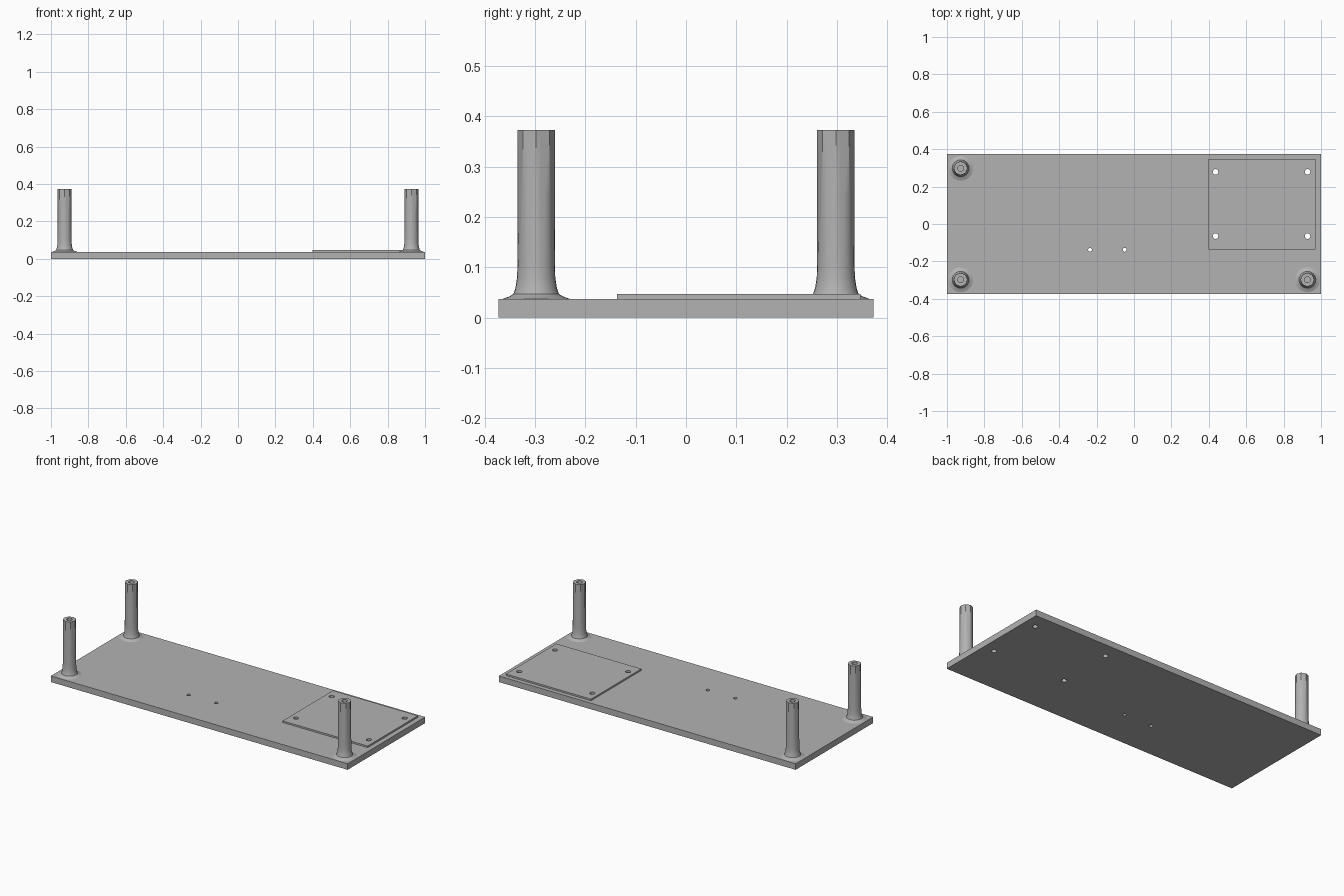
import bpy, bmesh, math

cube = bpy.data.objects.get("Cube")
if cube:
    bpy.data.objects.remove(cube, do_unlink=True)

PLATE_TOP = 0.037
PAD_TOP = 0.047
POST_TOP = 0.373

grey = bpy.data.materials.new("plain grey")
grey.use_nodes = True
colour = (0.45, 0.45, 0.45, 1)
grey.diffuse_color = colour
grey.node_tree.nodes["Principled BSDF"].inputs["Base Color"].default_value = colour


def add_object(name, bm):
    bmesh.ops.recalc_face_normals(bm, faces=bm.faces)
    mesh = bpy.data.meshes.new(name)
    bm.to_mesh(mesh)
    bm.free()
    mesh.materials.append(grey)
    obj = bpy.data.objects.new(name, mesh)
    bpy.context.collection.objects.link(obj)
    return obj


def add_box(name, x0, x1, y0, y1, z0, z1):
    bm = bmesh.new()
    bmesh.ops.create_cube(bm, size=1)
    for v in bm.verts:
        v.co = (x1 if v.co.x > 0 else x0, y1 if v.co.y > 0 else y0, z1 if v.co.z > 0 else z0)
    return add_object(name, bm)


def add_drill(holes):
    """One helper mesh holding a vertical cylinder for every hole."""
    bm = bmesh.new()
    for x, y, r in holes:
        made = bmesh.ops.create_cone(bm, cap_ends=True, segments=16, radius1=r, radius2=r, depth=0.4)
        bmesh.ops.translate(bm, verts=made["verts"], vec=(x, y, 0))
    drill = add_object("hole_cutter", bm)
    drill.hide_render = True
    return drill


def cut(obj, cutter):
    mod = obj.modifiers.new("holes", 'BOOLEAN')
    mod.operation = 'DIFFERENCE'
    mod.solver = 'EXACT'
    mod.object = cutter
    bpy.context.view_layer.objects.active = obj
    bpy.ops.object.modifier_apply(modifier=mod.name)


# Base plate and raised pad, drilled through together
base = add_box("base_plate", -1, 1, -0.373, 0.373, 0, PLATE_TOP)
pad = add_box("raised_pad", 0.397, 0.97, -0.137, 0.347, PLATE_TOP, PAD_TOP)
pad_holes = [(x, y, 0.015) for x in (0.436, 0.928) for y in (-0.065, 0.279)]
cable_holes = [(x, -0.138, 0.0105) for x in (-0.235, -0.05)]
drill = add_drill(pad_holes + cable_holes)
cut(base, drill)
cut(pad, drill)
bpy.data.objects.remove(drill, do_unlink=True)

# Post profile: radius, height, and how octagonal the ring is
POST = [(0.067, PLATE_TOP, 0), (0.053, 0.042, 0), (0.045, 0.047, 0), (0.041, 0.06, 0),
        (0.038, 0.08, 0), (0.037, 0.11, 0), (0.037, 0.24, 1), (0.037, POST_TOP, 1),
        (0.016, POST_TOP, 0), (0.016, 0.2, 0)]
SIDES = 24


def add_post(name, cx, cy):
    bm = bmesh.new()
    rings = []
    for radius, z, octagon in POST:
        ring = []
        for i in range(SIDES):
            a = math.tau * i / SIDES
            off = a % (math.pi / 4) - math.pi / 8
            flat = math.cos(math.pi / 8) / math.cos(off)
            r = radius * (1 + octagon * (flat - 1))
            ring.append(bm.verts.new((cx + r * math.cos(a), cy + r * math.sin(a), z)))
        rings.append(ring)
    for low, high in zip(rings, rings[1:]):
        for i in range(SIDES):
            j = (i + 1) % SIDES
            bm.faces.new((low[i], low[j], high[j], high[i]))
    bm.faces.new(rings[0])
    bm.faces.new(rings[-1])
    post = add_object(name, bm)
    bpy.ops.object.select_all(action='DESELECT')
    post.select_set(True)
    bpy.context.view_layer.objects.active = post
    bpy.ops.object.shade_smooth_by_angle(angle=math.radians(30))


# Flared posts at three corners; the pad takes the fourth
add_post("front_right_post", -0.927, -0.298)
add_post("back_right_post", -0.927, 0.298)
add_post("front_left_post", 0.927, -0.298)
